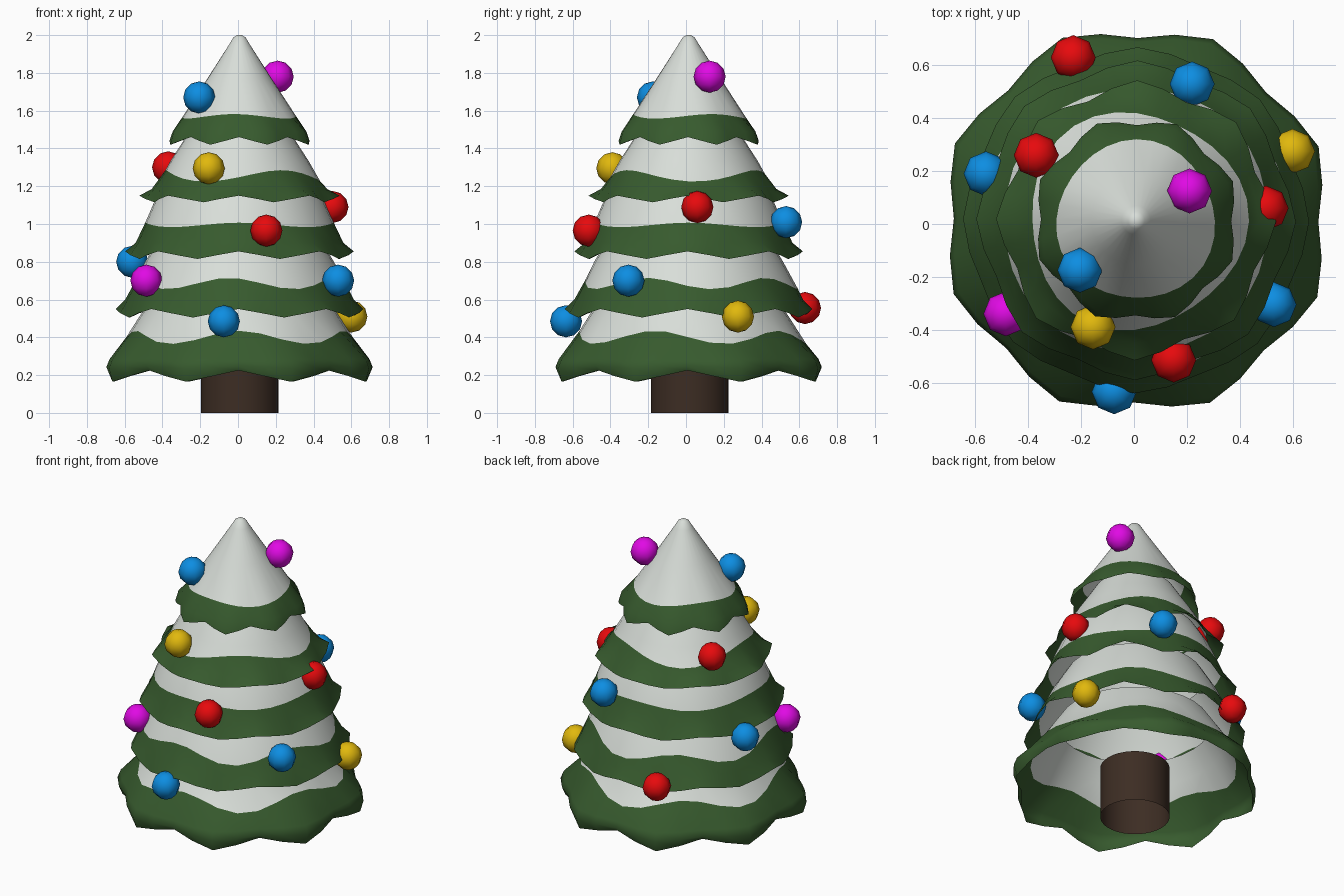
import bpy, bmesh, math
from math import cos, sin, pi, radians

if "Cube" in bpy.data.objects:
    bpy.data.objects.remove(bpy.data.objects["Cube"])

CX, CY = 0.008, 0.014      # tree axis
SEG = 32                   # sides of every tier
LOBES, PHASE = 8, radians(22)


def material(name, rgb):
    m = bpy.data.materials.new(name)
    m.diffuse_color = (*rgb, 1)
    m.use_nodes = True
    m.node_tree.nodes["Principled BSDF"].inputs["Base Color"].default_value = m.diffuse_color
    return m


GREEN = material("pine_green", (0.038, 0.103, 0.027))
SNOW = material("snow_white", (0.69, 0.73, 0.69))
BARK = material("bark_brown", (0.046, 0.026, 0.017))
RED = material("red", (0.80, 0.003, 0.004))
BLUE = material("blue", (0.004, 0.27, 0.76))
GOLD = material("gold", (0.75, 0.48, 0.004))
PINK = material("magenta", (0.75, 0.003, 0.78))


def finish(bm, name, mats, smooth=None):
    bmesh.ops.recalc_face_normals(bm, faces=bm.faces)
    me = bpy.data.meshes.new(name)
    bm.to_mesh(me)
    bm.free()
    for m in mats:
        me.materials.append(m)
    ob = bpy.data.objects.new(name, me)
    bpy.context.collection.objects.link(ob)
    if smooth:
        bpy.ops.object.select_all(action='DESELECT')
        ob.select_set(True)
        bpy.context.view_layer.objects.active = ob
        bpy.ops.object.shade_smooth_by_angle(angle=radians(smooth))
    return ob


def tier(name, upper, snow, *lower):
    """Open wavy skirt.
    upper: snowy rows (r, z); snow: (r, z, slope, wave, lobes, phase) snow edge;
    lower: green rows (r at low point, r at high point, z low, z high)."""
    bm = bmesh.new()
    rows = []
    top = len(upper)
    n = top + 1 + len(lower)
    for i in range(n):
        row = []
        for s in range(SEG):
            a = PHASE + 2 * pi * s / SEG
            k = 0.5 + 0.5 * cos(LOBES * (a - PHASE))   # 1 at low points of the hem
            if i < top:
                r, z = upper[i]
            elif i == top:                             # wavy snow edge
                r, z, slope, wave, lobes, ph = snow
                d = wave * cos(lobes * (a + pi / 2 - ph))
                r, z = r - d * slope, z + d
            else:
                r0, r1, z0, z1 = lower[i - top - 1]
                r, z = r1 + (r0 - r1) * k, z1 + (z0 - z1) * k
            row.append(bm.verts.new((CX + r * cos(a), CY + r * sin(a), z)))
        rows.append(row)
    for i in range(n - 1):
        for s in range(SEG):
            t = (s + 1) % SEG
            f = bm.faces.new((rows[i][s], rows[i + 1][s], rows[i + 1][t], rows[i][t]))
            f.material_index = 1 if i < top else 0
    if upper[0][0] < 0.05:                             # close the tip
        f = bm.faces.new(rows[0])
        f.material_index = 1
    return finish(bm, name, [GREEN, SNOW], 75)


# Tiers from bottom to top
tier("tier_1_bottom", [(0.45, 0.63), (0.53, 0.51)],
     (0.60, 0.40, 0.65, 0.035, 5, 0),
     (0.725, 0.675, 0.285, 0.285), (0.745, 0.69, 0.235, 0.25),
     (0.725, 0.67, 0.165, 0.225))
tier("tier_2", [(0.41, 0.95), (0.50, 0.80)],
     (0.56, 0.685, 0.65, 0.03, 5, -0.1),
     (0.60, 0.605, 0.60, 0.60), (0.63, 0.655, 0.505, 0.55))
tier("tier_3", [(0.37, 1.25), (0.45, 1.12)],
     (0.505, 0.995, 0.5, 0.012, 4, 0),
     (0.54, 0.55, 0.90, 0.90), (0.57, 0.605, 0.815, 0.855))
tier("tier_4", [(0.235, 1.54), (0.31, 1.42), (0.365, 1.335)],
     (0.41, 1.255, 0.6, 0.03, 3, 0.6),
     (0.455, 0.465, 1.185, 1.185), (0.485, 0.53, 1.115, 1.15))
tier("tier_5_top", [(0.012, 2.0), (0.032, 1.988), (0.055, 1.95), (0.17, 1.77)],
     (0.30, 1.57, 0.6, 0.012, 3, 2.0),
     (0.375, 0.345, 1.49, 1.49), (0.395, 0.36, 1.42, 1.46))

# Trunk, open below
bm = bmesh.new()
bmesh.ops.create_cone(bm, cap_ends=True, segments=32, radius1=0.205, radius2=0.205, depth=0.33)
bmesh.ops.translate(bm, verts=bm.verts, vec=(0.01, 0.02, 0.165))
bottom = [f for f in bm.faces if f.calc_center_median().z < 0.01]
bmesh.ops.delete(bm, geom=bottom, context='FACES_ONLY')
finish(bm, "trunk", [BARK], 40)

# Hanging balls
BALLS = [
    (BLUE, -0.205, -0.175, 1.67), (PINK, 0.21, 0.125, 1.78),
    (RED, -0.37, 0.26, 1.30), (GOLD, -0.155, -0.39, 1.295),
    (RED, 0.50, 0.06, 1.09), (RED, 0.15, -0.515, 0.965),
    (BLUE, 0.22, 0.53, 1.01), (BLUE, -0.56, 0.19, 0.80),
    (PINK, -0.485, -0.34, 0.70), (BLUE, 0.53, -0.305, 0.70),
    (GOLD, 0.60, 0.275, 0.51), (BLUE, -0.075, -0.635, 0.485),
    (RED, -0.23, 0.63, 0.555),
]
for i, (mat, x, y, z) in enumerate(BALLS):
    bm = bmesh.new()
    bmesh.ops.create_uvsphere(bm, u_segments=8, v_segments=6, radius=0.085)
    bmesh.ops.translate(bm, verts=bm.verts, vec=(x, y, z))
    finish(bm, f"ball_{i + 1}", [mat], 50)
